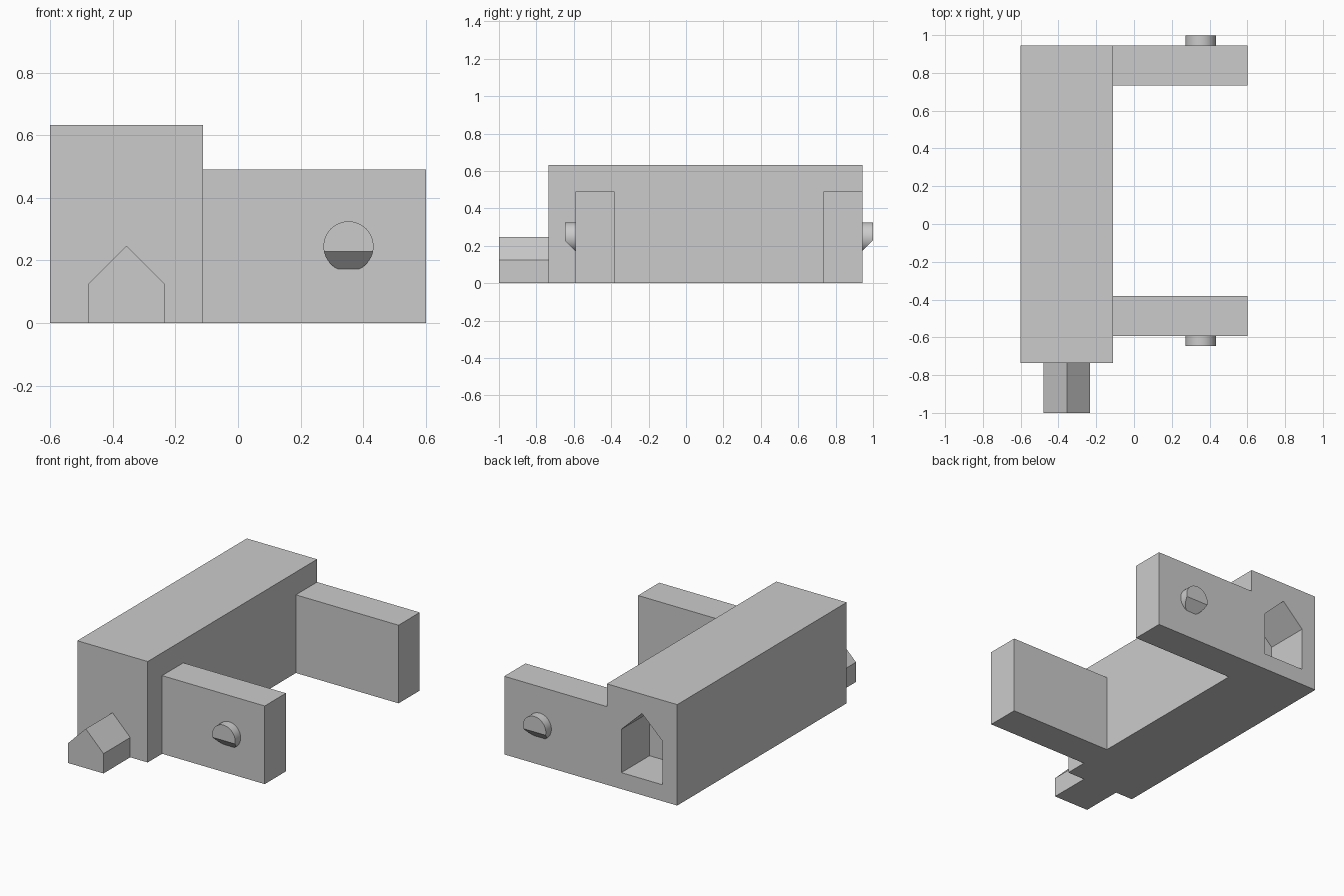
import bpy
import bmesh
from mathutils import Matrix, Vector

cube = bpy.data.objects.get("Cube")
if cube:
    bpy.data.objects.remove(cube, do_unlink=True)

# Single grey material
grey = bpy.data.materials.new("plain grey")
grey.use_nodes = True
colour = (0.6, 0.6, 0.6, 1)
grey.diffuse_color = colour
grey.node_tree.nodes["Principled BSDF"].inputs["Base Color"].default_value = colour


def finish(name, bm):
    bmesh.ops.recalc_face_normals(bm, faces=bm.faces)
    mesh = bpy.data.meshes.new(name)
    bm.to_mesh(mesh)
    bm.free()
    mesh.materials.append(grey)
    obj = bpy.data.objects.new(name, mesh)
    bpy.context.collection.objects.link(obj)
    return obj


def prism(name, profile, y0, y1):
    """Extrude an x-z outline from y0 to y1."""
    bm = bmesh.new()
    face = bm.faces.new([bm.verts.new((x, y0, z)) for x, z in profile])
    ext = bmesh.ops.extrude_face_region(bm, geom=[face])["geom"]
    verts = [g for g in ext if isinstance(g, bmesh.types.BMVert)]
    bmesh.ops.translate(bm, verts=verts, vec=(0, y1 - y0, 0))
    return finish(name, bm)


def rect(x0, x1, z1):
    return [(x0, 0), (x1, 0), (x1, z1), (x0, z1)]


def house(x, half, z0, eaves, ridge):
    return [(x - half, z0), (x + half, z0), (x + half, eaves),
            (x, ridge), (x - half, eaves)]


def pin(name, y, side):
    """Round pin on the face at y, its underside cut at 45 degrees."""
    length, sunk = 0.055, 0.01
    bm = bmesh.new()
    bmesh.ops.create_cone(
        bm, cap_ends=True, segments=64, radius1=0.08, radius2=0.08,
        depth=length + sunk,
        matrix=Matrix.Translation((0.353, y + side * (length - sunk) / 2, 0.245))
        @ Matrix.Rotation(1.5707963, 4, 'X'))
    cut = bmesh.ops.bisect_plane(
        bm, geom=bm.verts[:] + bm.edges[:] + bm.faces[:],
        plane_co=(0, y, 0.173), plane_no=Vector((0, side, -1)).normalized(),
        clear_outer=True)["geom_cut"]
    rim = [g for g in cut if isinstance(g, bmesh.types.BMEdge)]
    bmesh.ops.contextual_create(bm, geom=rim)
    obj = finish(name, bm)
    bpy.context.view_layer.objects.active = obj
    obj.select_set(True)
    bpy.ops.object.shade_smooth_by_angle()
    obj.select_set(False)


# Main bar, with a house-shaped socket sunk into its back
front, back, inner, peg_x = -0.735, 0.944, -0.112, -0.356
bar = prism("main_bar", rect(-0.6, inner, 0.633), front, back)
cutter = prism("socket_cutter", house(peg_x, 0.143, 0.103, 0.375, 0.512),
               back - 0.278, back + 0.1)
cutter.hide_render = True
socket = bar.modifiers.new("socket", 'BOOLEAN')
socket.operation = 'DIFFERENCE'
socket.solver = 'EXACT'
socket.object = cutter
bpy.context.view_layer.objects.active = bar
bpy.ops.object.modifier_apply(modifier=socket.name)
bpy.data.objects.remove(cutter, do_unlink=True)

# Matching peg on the front end
prism("front_peg", house(peg_x, 0.123, 0, 0.124, 0.247), -1, front)

# Two side arms, each with a pin
arm_profile = rect(inner, 0.6, 0.49)
prism("front_arm", arm_profile, -0.592, -0.382)
prism("back_arm", arm_profile, 0.734, back)
pin("front_pin", -0.592, -1)
pin("back_pin", back, 1)
